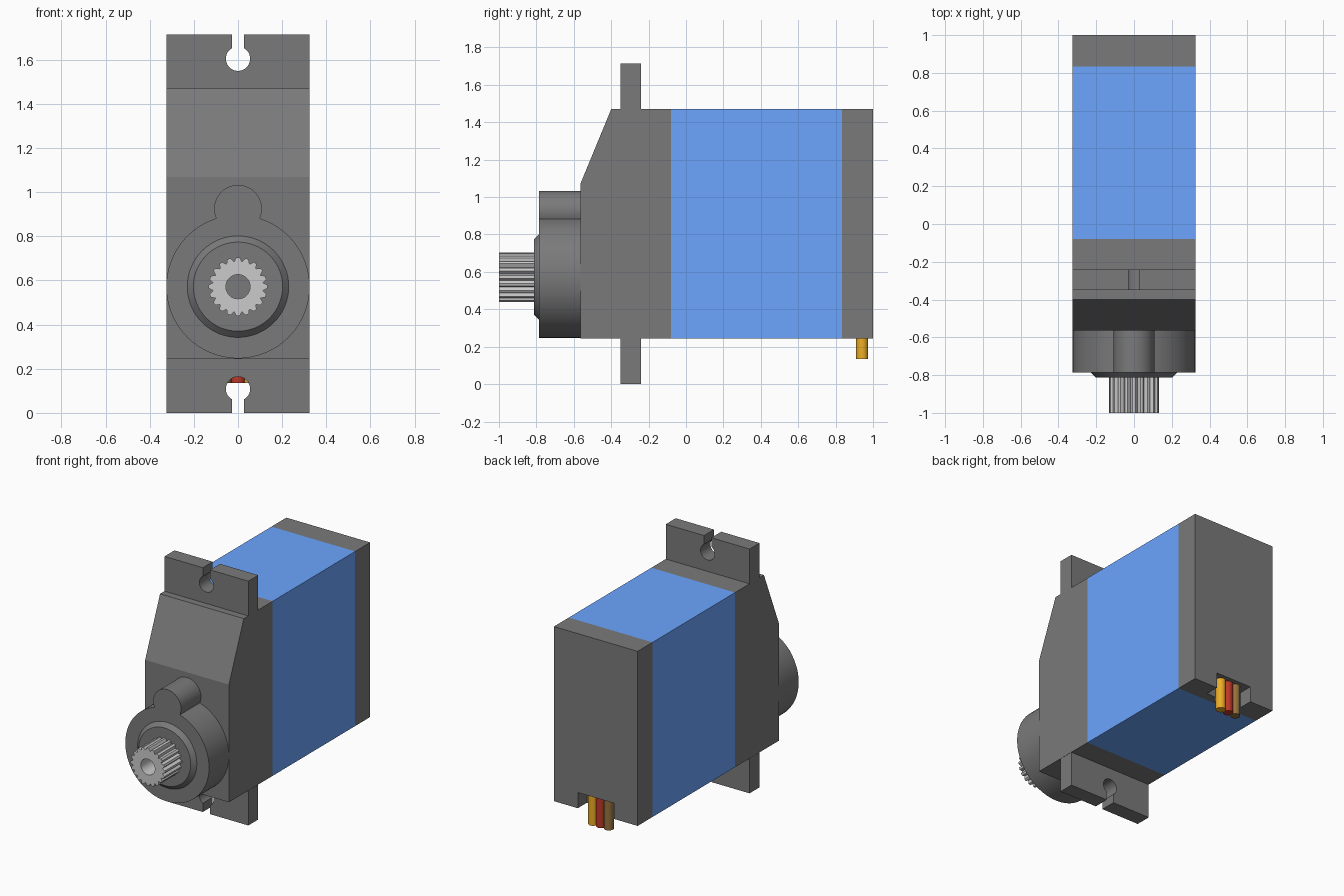
import bpy, bmesh
from math import sin, cos, pi, radians, asin, acos, sqrt

if "Cube" in bpy.data.objects:
    bpy.data.objects.remove(bpy.data.objects["Cube"])

W = 0.325          # half width of the servo
SHAFT_Z = 0.572    # height of the output shaft
TOP = 1.714


def material(name, rgb):
    m = bpy.data.materials.new(name)
    m.diffuse_color = (*rgb, 1)
    m.use_nodes = True
    m.node_tree.nodes["Principled BSDF"].inputs["Base Color"].default_value = m.diffuse_color
    return m


def loft(name, rings, mat=None, smooth=False):
    """Capped solid through matching rings of 3D points."""
    bm = bmesh.new()
    loops = [[bm.verts.new(p) for p in ring] for ring in rings]
    for a, b in zip(loops, loops[1:]):
        n = len(a)
        for i in range(n):
            j = (i + 1) % n
            bm.faces.new((a[i], a[j], b[j], b[i]))
    bm.faces.new(loops[0])
    bm.faces.new(loops[-1])
    bmesh.ops.recalc_face_normals(bm, faces=bm.faces)
    me = bpy.data.meshes.new(name)
    bm.to_mesh(me)
    bm.free()
    me.polygons.foreach_set("use_smooth", [smooth] * len(me.polygons))
    if smooth:
        me.set_sharp_from_angle(angle=radians(25))
    ob = bpy.data.objects.new(name, me)
    bpy.context.collection.objects.link(ob)
    if mat:
        me.materials.append(mat)
    return ob


def along_y(name, pts, y0, y1, mat=None, smooth=False):
    return loft(name, [[(x, y, z) for x, z in pts] for y in (y0, y1)], mat, smooth)


def box(name, x, y, z, mat=None):
    pts = [(x[0], z[0]), (x[1], z[0]), (x[1], z[1]), (x[0], z[1])]
    return along_y(name, pts, y[0], y[1], mat)


def arc(cx, cz, r, a0, a1, n):
    return [(cx + r * cos(a0 + (a1 - a0) * i / n),
             cz + r * sin(a0 + (a1 - a0) * i / n)) for i in range(n + 1)]


def circle(cx, cz, r, n=64):
    return arc(cx, cz, r, 0, 2 * pi, n)[:-1]


def cut(ob, cutter):
    cutter.hide_render = True
    cutter.hide_viewport = True
    cutter.display_type = 'WIRE'
    mod = ob.modifiers.new("cut", 'BOOLEAN')
    mod.operation = 'DIFFERENCE'
    mod.solver = 'EXACT'
    mod.object = cutter


dark = material("dark_grey", (0.195, 0.195, 0.195))
blue = material("blue", (0.15, 0.375, 1.0))
yellow = material("yellow", (0.85, 0.42, 0.02))
red = material("red", (0.50, 0.04, 0.02))
brown = material("brown", (0.30, 0.17, 0.05))

# Front case with sloped upper front
side = [(-0.08, 0.245), (-0.08, 1.47), (-0.40, 1.47), (-0.565, 1.07), (-0.565, 0.245)]
loft("front_case", [[(x, y, z) for y, z in side] for x in (-W, W)], dark)

# Blue middle case
box("middle_case", (-W, W), (-0.08, 0.835), (0.245, 1.47), blue)

# Back cap with cable notch
cap = box("back_cap", (-W, W), (0.835, 1.0), (0.245, 1.47), dark)
cut(cap, box("cable_notch_cutter", (-0.14, 0.14), (0.9, 1.1), (0.1, 0.355), dark))

# Mounting ears with keyhole slots
a = acos(0.028 / 0.055)
ear = [(W, 1.47), (W, TOP), (0.028, TOP)]
ear += arc(0, 1.605, 0.055, a, -pi - a, 32)
ear += [(-0.028, TOP), (-W, TOP), (-W, 1.47)]
along_y("upper_ear", ear, -0.35, -0.24, dark, True)
along_y("lower_ear", [(x, TOP - z) for x, z in ear], -0.35, -0.24, dark, True)

# Gear boss: large and small circle merged in one outline
d, r = 0.353, 0.108
ax = (d * d + W * W - r * r) / (2 * d)
h = sqrt(W * W - ax * ax)
big, small = acos(ax / W), pi - asin(h / r)
boss = arc(0, SHAFT_Z, W, pi / 2 + big, 2.5 * pi - big, 80)
boss += arc(0, SHAFT_Z + d, r, pi / 2 - small, pi / 2 + small, 32)[1:-1]
along_y("gear_boss", boss, -0.785, -0.565, dark, True)

# Tapered shaft collar
loft("shaft_collar", [[(x, y, z) for x, z in circle(0, SHAFT_Z, rad)]
                      for y, rad in ((-0.78, 0.23), (-0.785, 0.23), (-0.813, 0.202))],
     dark, True)

# Splined output shaft with bore
TEETH = 20
spline = []
for i in range(TEETH):
    for off, rad in ((-0.18, 0.133), (0.18, 0.133), (0.5, 0.114)):
        t = pi / 2 + 2 * pi * (i + off) / TEETH
        spline.append((rad * cos(t), SHAFT_Z + rad * sin(t)))
shaft = along_y("output_shaft", spline, -1.0, -0.81)
cut(shaft, along_y("bore_cutter", circle(0, SHAFT_Z, 0.055, 32), -1.1, -0.7))

# Three cable wires
for x, name, mat in ((0.061, "yellow_wire", yellow), (0, "red_wire", red),
                     (-0.061, "brown_wire", brown)):
    loft(name, [[(x + px, 0.942 + py, z) for px, py in circle(0, 0, 0.032, 24)]
                for z in (0.135, 0.36)], mat, True)
